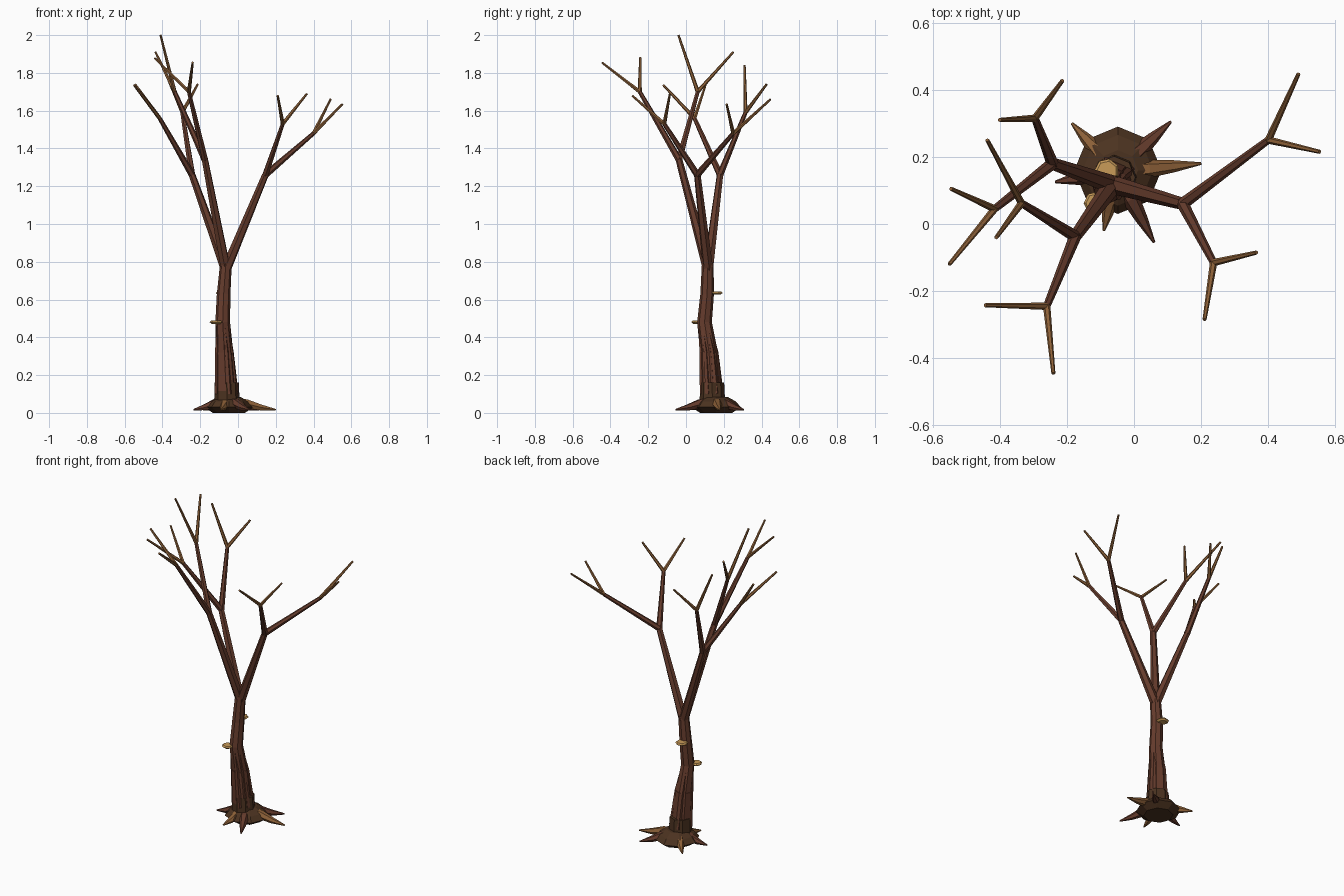
import bpy, bmesh, math
from mathutils import Vector

cube = bpy.data.objects.get("Cube")
if cube:
    bpy.data.objects.remove(cube, do_unlink=True)


def material(name, srgb):
    rgba = [c ** 2.2 for c in srgb] + [1.0]
    mat = bpy.data.materials.new(name)
    mat.use_nodes = True
    mat.diffuse_color = rgba
    mat.node_tree.nodes["Principled BSDF"].inputs["Base Color"].default_value = rgba
    return mat


BARK = material("reddish bark", (0.40, 0.245, 0.19))
TWIG = material("light brown wood", (0.55, 0.38, 0.23))
DARK = material("dark soil brown", (0.30, 0.21, 0.145))
SHELF = material("tan fungus", (0.78, 0.60, 0.35))


def tube(bm, points, radii, sides, axis=None):
    """Skin a tapered tube along points; rings face the axis or the local direction."""
    pts = [Vector(p) for p in points]
    rings = []
    for i, p in enumerate(pts):
        d = Vector(axis) if axis else pts[min(i + 1, len(pts) - 1)] - pts[max(i - 1, 0)]
        rot = d.to_track_quat('Z', 'Y')
        ring = []
        for k in range(sides):
            a = math.tau * k / sides
            ring.append(bm.verts.new(p + rot @ Vector((math.cos(a), math.sin(a), 0)) * radii[i]))
        rings.append(ring)
    for low, high in zip(rings, rings[1:]):
        for k in range(sides):
            n = (k + 1) % sides
            bm.faces.new((low[k], low[n], high[n], high[k]))
    bm.faces.new(rings[0][::-1])
    bm.faces.new(rings[-1])


def build(name, mat, tubes):
    bm = bmesh.new()
    for args in tubes:
        tube(bm, *args)
    mesh = bpy.data.meshes.new(name)
    bm.to_mesh(mesh)
    bm.free()
    mesh.materials.append(mat)
    obj = bpy.data.objects.new(name, mesh)
    bpy.context.collection.objects.link(obj)
    return obj


UP = (0, 0, 1)
FORK = (-0.064, 0.117, 0.76)

# Trunk: stout lower stem, bent upper stem
knee = (-0.072, 0.122, 0.32)
build("lower_trunk", BARK, [([(-0.06, 0.138, 0.04), knee], [0.062, 0.05], 8, UP)])
build("upper_trunk", BARK, [([knee, (-0.081, 0.098, 0.48), (-0.076, 0.112, 0.63),
                              (-0.064, 0.115, 0.79)], [0.047, 0.039, 0.036, 0.031], 8, UP)])

# Bark ridges leaning against the lower trunk
ridges = []
for deg in (-75, -25, 25, 110, 200):
    d = Vector((math.cos(math.radians(deg)), math.sin(math.radians(deg)), 0))
    ridges.append(([Vector((-0.06, 0.138, 0.1)) + d * 0.052, Vector(knee) + d * 0.042,
                    Vector((-0.081, 0.1, 0.46)) + d * 0.032], [0.016, 0.012, 0.005], 5))
build("bark_ridges", BARK, ridges)

# Root collar and mound
build("root_collar", DARK, [([(-0.058, 0.14, 0.04), (-0.06, 0.138, 0.16)], [0.068, 0.064], 8, UP)])
build("soil_mound", DARK, [([(-0.048, 0.16, h) for h in (0, 0.03, 0.06, 0.085)],
                            [0.085, 0.13, 0.105, 0.06], 8, UP)])

# Roots: thick at the mound, kinked, pointed at the tip
CENTRE = Vector((-0.052, 0.155, 0.055))


def root(x, y):
    tip = Vector((x, y, 0.017))
    knuckle = CENTRE.lerp(tip, 0.38) + Vector((0, 0, 0.008))
    bend = CENTRE.lerp(tip, 0.68)
    return [CENTRE, knuckle, bend, tip], [0.03, 0.027, 0.018, 0.004], 6


build("red_roots", BARK, [root(0.11, 0.305), root(0.06, -0.055), root(-0.235, 0.125)])
build("light_roots", TWIG, [root(-0.185, 0.30), root(0.2, 0.18), root(-0.09, -0.02)])

# Shelf fungi
for name, x, y, z, r in (("lower_fungus", -0.115, 0.062, 0.48, 0.035),
                         ("upper_fungus", -0.081, 0.158, 0.635, 0.037)):
    build(name, SHELF, [([(x, y, z - 0.009), (x, y, z), (x, y, z + 0.008)],
                         [r * 0.7, r, r * 0.8], 7, UP)])

# Crown: each limb forks into two boughs, each bough into two twigs
CROWN = {
    "left": ((0.145, 0.06, 1.26), [
        ((0.40, 0.25, 1.48), [(0.49, 0.447, 1.66), (0.553, 0.215, 1.635)]),
        ((0.237, -0.115, 1.53), [(0.365, -0.085, 1.69), (0.21, -0.285, 1.68)])]),
    "front_right": ((-0.175, -0.037, 1.34), [
        ((-0.26, -0.245, 1.70), [(-0.24, -0.445, 1.855), (-0.443, -0.242, 1.88)]),
        ((-0.335, 0.062, 1.70), [(-0.437, 0.25, 1.91), (-0.41, -0.04, 2.0)])]),
    "back_right": ((-0.243, 0.18, 1.26), [
        ((-0.295, 0.315, 1.59), [(-0.213, 0.427, 1.74), (-0.40, 0.31, 1.84)]),
        ((-0.415, 0.045, 1.56), [(-0.55, -0.12, 1.735), (-0.545, 0.105, 1.74)])]),
}
for side, (joint, boughs) in CROWN.items():
    build(side + "_limb", BARK, [([FORK, joint], [0.028, 0.018], 6)])
    build(side + "_boughs", BARK, [([joint, end], [0.018, 0.011], 6) for end, _ in boughs])
    build(side + "_twigs", TWIG, [([end, tip], [0.011, 0.006], 6)
                                  for end, tips in boughs for tip in tips])
